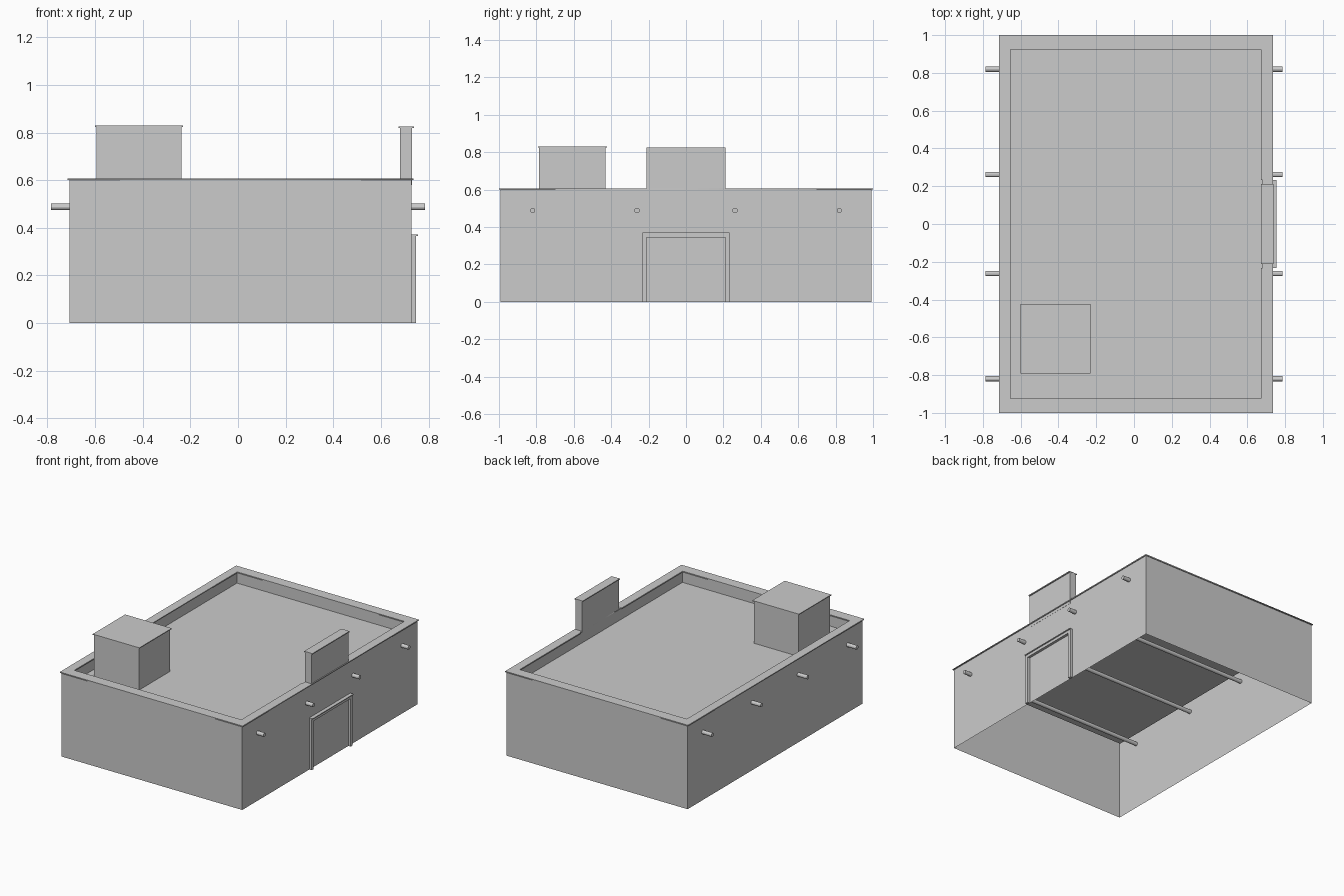
import bpy, bmesh, math

if "Cube" in bpy.data.objects:
    bpy.data.objects.remove(bpy.data.objects["Cube"])


def finish(name, bm):
    bmesh.ops.recalc_face_normals(bm, faces=bm.faces)
    me = bpy.data.meshes.new(name)
    bm.to_mesh(me)
    bm.free()
    ob = bpy.data.objects.new(name, me)
    bpy.context.collection.objects.link(ob)
    return ob


def loft(name, rings, cap_first=True):
    """Join rectangles (x0, x1, y0, y1, z) into one skin and cap it."""
    bm = bmesh.new()
    loops = [[bm.verts.new(p) for p in ((x0, y0, z), (x1, y0, z), (x1, y1, z), (x0, y1, z))]
             for x0, x1, y0, y1, z in rings]
    for a, b in zip(loops, loops[1:]):
        for i in range(4):
            j = (i + 1) % 4
            bm.faces.new((a[i], a[j], b[j], b[i]))
    bm.faces.new(loops[-1])
    if cap_first:
        bm.faces.new(loops[0])
    return finish(name, bm)


def box(name, x0, x1, y0, y1, z0, z1):
    return loft(name, [(x0, x1, y0, y1, z0), (x0, x1, y0, y1, z1)])


def prism(name, outline, axis, depth):
    """Extrude a closed outline along an axis vector."""
    bm = bmesh.new()
    face = bm.faces.new([bm.verts.new(p) for p in outline])
    ext = bmesh.ops.extrude_face_region(bm, geom=[face], use_keep_orig=True)
    moved = [g for g in ext["geom"] if isinstance(g, bmesh.types.BMVert)]
    bmesh.ops.translate(bm, verts=moved, vec=[c * depth for c in axis])
    return finish(name, bm)


# Walls, parapet and sunken roof as one open-bottomed skin
outer = (-0.708, 0.729, -0.993, 0.993)
inner = (-0.66, 0.68, -0.931, 0.931)
loft("walls_and_roof", [(*outer, 0), (*outer, 0.60), (*inner, 0.60), (*inner, 0.522)], False)

# Thin coping slab on the parapet, notched behind the raised panel
cu = bpy.data.curves.new("coping", "CURVE")
cu.dimensions = "2D"
cu.fill_mode = "BOTH"
cu.extrude = 0.0035
outside = [(-0.715, -1), (0.736, -1), (0.736, 1), (-0.715, 1)]
hole = [(-0.653, -0.924), (0.673, -0.924), (0.673, -0.233), (0.68, -0.233),
        (0.68, 0.233), (0.673, 0.233), (0.673, 0.924), (-0.653, 0.924)]
for pts in (outside, hole):
    sp = cu.splines.new("POLY")
    sp.points.add(len(pts) - 1)
    for p, (x, y) in zip(sp.points, pts):
        p.co = (x, y, 0, 1)
    sp.use_cyclic_u = True
coping = bpy.data.objects.new("coping", cu)
coping.location.z = 0.6035
bpy.context.collection.objects.link(coping)
bpy.context.view_layer.objects.active = coping
coping.select_set(True)
bpy.ops.object.convert(target="MESH")

# Stair hut on the roof with its lid
box("roof_hut", -0.593, -0.237, -0.785, -0.43, 0.522, 0.824)
box("roof_hut_lid", -0.60, -0.23, -0.791, -0.423, 0.824, 0.83)

# Raised panel above the door with its cap
box("raised_panel", 0.68, 0.73, -0.21, 0.21, 0.58, 0.819)
box("raised_panel_cap", 0.673, 0.738, -0.211, 0.211, 0.819, 0.826)

# Door surround with a thin ledge on top
w, t = 0.233, 0.21
frame = [(-w, 0), (-w, 0.365), (w, 0.365), (w, 0), (t, 0), (t, 0.345), (-t, 0.345), (-t, 0)]
prism("door_frame", [(0.729, y, z) for y, z in frame], (1, 0, 0), 0.019)
box("door_ledge", 0.729, 0.755, -w, w, 0.365, 0.371)

# Round roof beams running right through the house
for i, y in enumerate((-0.82, -0.262, 0.262, 0.82)):
    ring = [(-0.785, y + 0.014 * math.cos(a), 0.488 + 0.014 * math.sin(a))
            for a in (k * math.tau / 12 for k in range(12))]
    prism(f"roof_beam_{i + 1}", ring, (1, 0, 0), 1.57)
